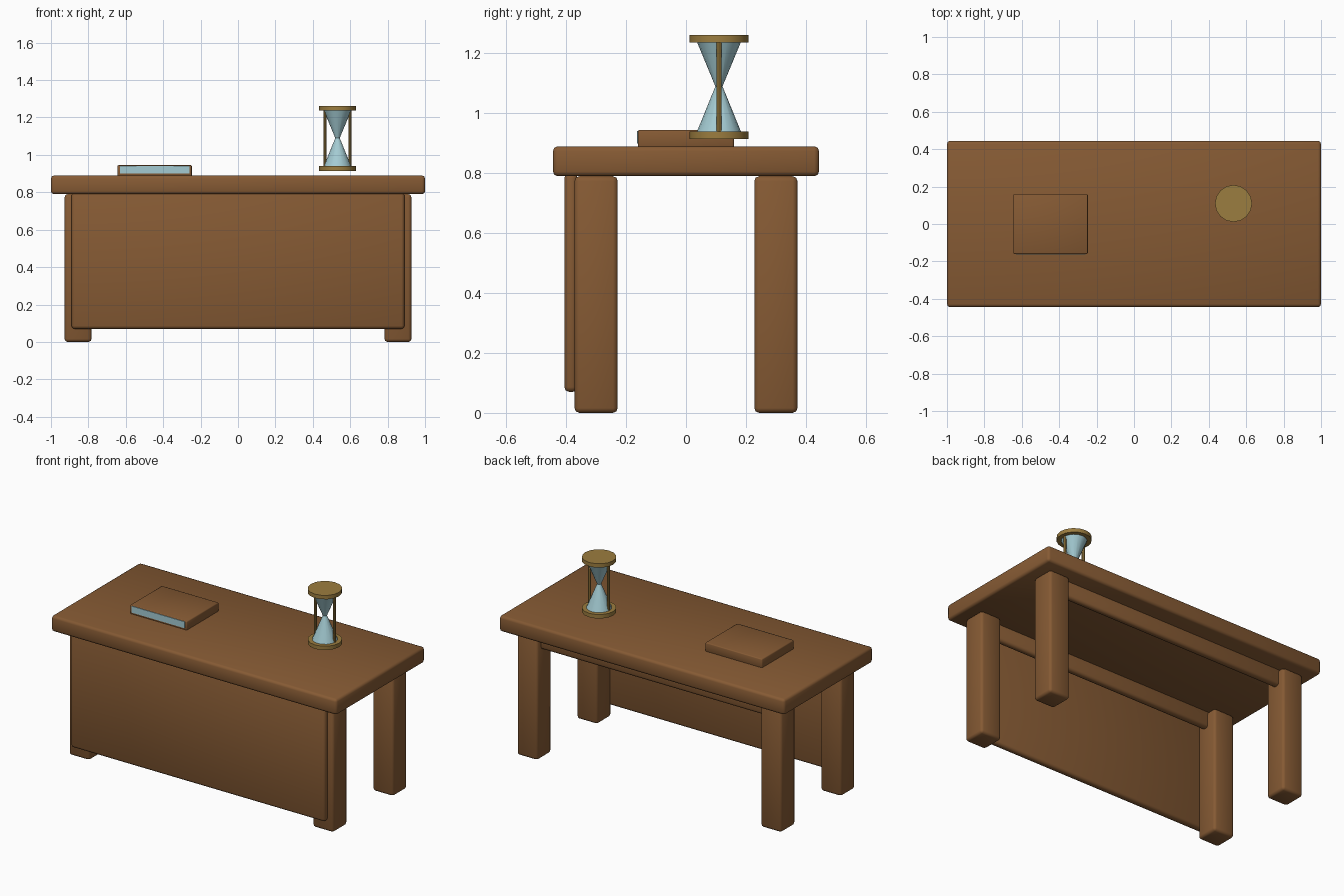
import bpy

if "Cube" in bpy.data.objects:
    bpy.data.objects.remove(bpy.data.objects["Cube"])


def material(name, rgb):
    m = bpy.data.materials.new(name)
    m.diffuse_color = (*rgb, 1)
    m.use_nodes = True
    m.node_tree.nodes["Principled BSDF"].inputs["Base Color"].default_value = m.diffuse_color
    return m


wood = material("brown wood", (0.238, 0.103, 0.034))
brass = material("dull brass", (0.33, 0.205, 0.05))
glass = material("pale blue", (0.37, 0.60, 0.65))


def finish(ob, name, mat):
    ob.name = name
    ob.data.materials.append(mat)
    return ob


def box(name, lo, hi, mat, bevel=0.0):
    bpy.ops.mesh.primitive_cube_add(size=1, location=[(a + b) / 2 for a, b in zip(lo, hi)])
    ob = bpy.context.object
    ob.scale = [b - a for a, b in zip(lo, hi)]
    bpy.ops.object.transform_apply(location=False, rotation=False, scale=True)
    if bevel:
        mod = ob.modifiers.new("soft edges", 'BEVEL')
        mod.width = bevel
        mod.segments = 2
        bpy.ops.object.shade_smooth()
    return finish(ob, name, mat)


def cone(name, x, y, z0, z1, r0, r1, mat, sides):
    bpy.ops.mesh.primitive_cone_add(vertices=sides, radius1=r0, radius2=r1, depth=z1 - z0,
                                    location=(x, y, (z0 + z1) / 2))
    ob = finish(bpy.context.object, name, mat)
    bpy.ops.object.shade_smooth_by_angle()
    return ob


# Desk top
box("desk_top", (-1, -0.444, 0.79), (1, 0.444, 0.89), wood, 0.016)

# Legs and the rails under the top
for sy, where in ((-1, "front"), (1, "back")):
    for sx, side in ((-1, "left"), (1, "right")):
        cx, cy = sx * 0.855, sy * 0.30
        box(f"{where}_{side}_leg", (cx - 0.072, cy - 0.072, 0), (cx + 0.072, cy + 0.072, 0.79), wood, 0.016)
    box(f"{where}_rail", (-0.82, sy * 0.31 - 0.022, 0.69), (0.82, sy * 0.31 + 0.022, 0.80), wood, 0.016)

# Modesty panel across the front
box("front_panel", (-0.89, -0.406, 0.07), (0.89, -0.362, 0.80), wood, 0.016)

# Book with its page edges on the front
box("book", (-0.645, -0.16, 0.885), (-0.247, 0.16, 0.945), wood, 0.006)
box("book_pages", (-0.632, -0.163, 0.90), (-0.26, -0.155, 0.941), glass)

# Hourglass
hx, hy = 0.532, 0.11
cone("hourglass_base", hx, hy, 0.915, 0.94, 0.099, 0.099, brass, 16)
cone("hourglass_cap", hx, hy, 1.237, 1.262, 0.099, 0.099, brass, 16)
cone("lower_bulb", hx, hy, 0.94, 1.09, 0.073, 0.012, glass, 16)
cone("upper_bulb", hx, hy, 1.09, 1.237, 0.012, 0.073, glass, 16)
for sx, side in ((-1, "left"), (1, "right")):
    cone(f"{side}_post", hx + sx * 0.067, hy, 0.93, 1.245, 0.009, 0.009, brass, 8)
